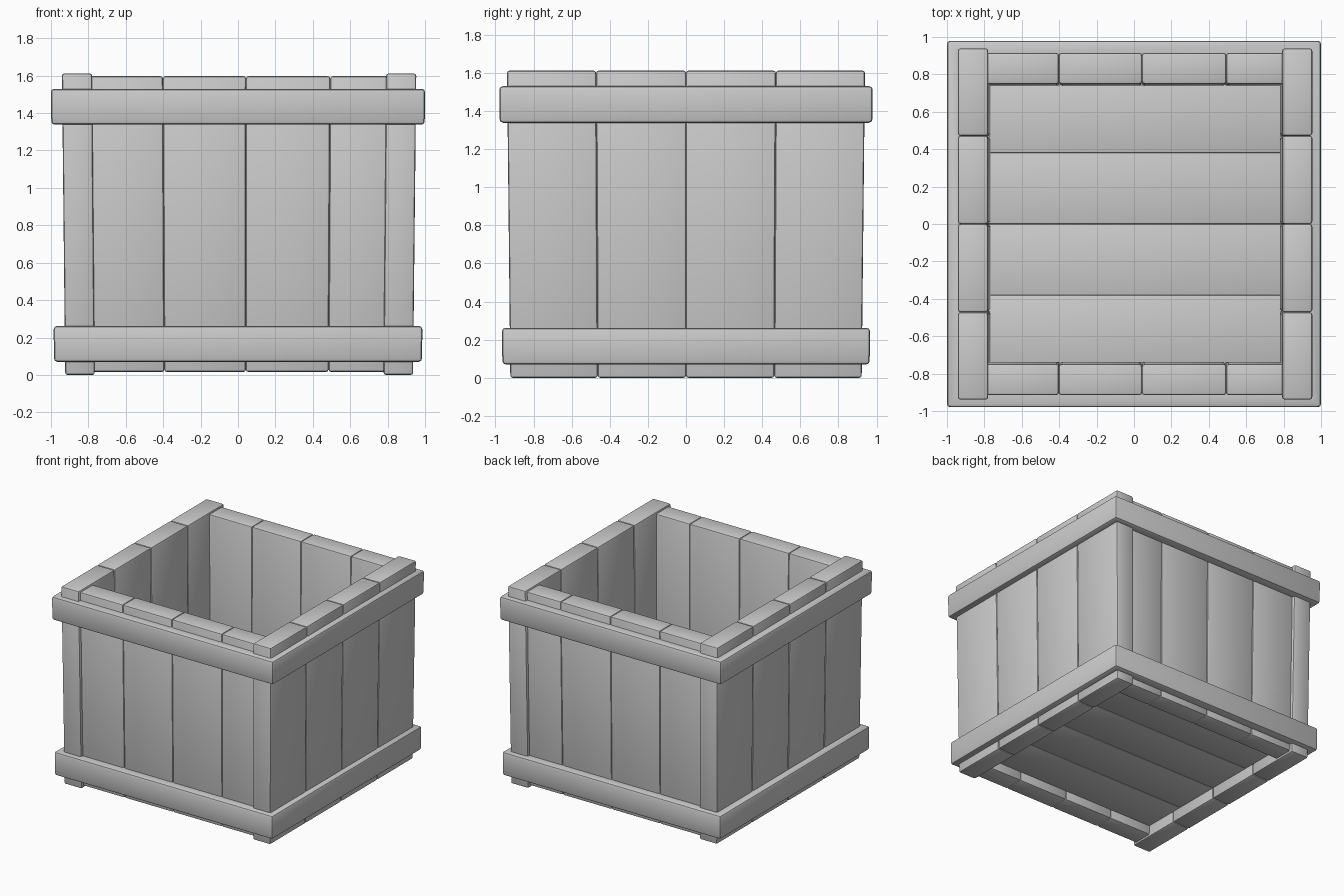
import bpy, bmesh

if "Cube" in bpy.data.objects:
    bpy.data.objects.remove(bpy.data.objects["Cube"])

FLARE = 0.0115   # the crate widens slightly towards the top


def box(name, lo, hi, bevel, shift_x=0.0):
    """Bevelled board between two corners, flared with height."""
    bm = bmesh.new()
    bmesh.ops.create_cube(bm, size=1)
    for v in bm.verts:
        v.co = [lo[i] + (v.co[i] + 0.5) * (hi[i] - lo[i]) for i in range(3)]
    finish(bm, name, bevel, shift_x)


def finish(bm, name, bevel, shift_x=0.0):
    bmesh.ops.bevel(bm, geom=bm.edges[:], offset=bevel, segments=2,
                    profile=0.5, affect='EDGES', clamp_overlap=True)
    for v in bm.verts:
        f = 1 + FLARE * v.co.z
        v.co.x = v.co.x * f + shift_x
        v.co.y *= f
    bmesh.ops.recalc_face_normals(bm, faces=bm.faces[:])
    me = bpy.data.meshes.new(name)
    bm.to_mesh(me)
    bm.free()
    ob = bpy.data.objects.new(name, me)
    bpy.context.collection.objects.link(ob)


def band(name, hx, hy, ix, iy, z0, z1):
    """Rectangular hoop around the crate."""
    bm = bmesh.new()
    signs = [(-1, -1), (1, -1), (1, 1), (-1, 1)]
    rings = [[bm.verts.new((sx * a, sy * b, z)) for sx, sy in signs]
             for a, b, z in ((hx, hy, z0), (hx, hy, z1), (ix, iy, z1), (ix, iy, z0))]
    for k in range(4):
        r, s = rings[k], rings[(k + 1) % 4]
        for i in range(4):
            j = (i + 1) % 4
            bm.faces.new((r[i], r[j], s[j], s[i]))
    # the mitre edges lie in flat faces, so bevel only the real corners
    bmesh.ops.recalc_face_normals(bm, faces=bm.faces[:])
    sharp = [e for e in bm.edges if e.calc_face_angle(0) > 0.5]
    bmesh.ops.bevel(bm, geom=sharp, offset=0.018, segments=2, profile=0.5,
                    affect='EDGES', clamp_overlap=True)
    for v in bm.verts:
        f = 1 + FLARE * v.co.z
        v.co.x *= f
        v.co.y *= f
    me = bpy.data.meshes.new(name)
    bm.to_mesh(me)
    bm.free()
    ob = bpy.data.objects.new(name, me)
    bpy.context.collection.objects.link(ob)


BEVEL = 0.013
SHIFT = 0.006

# left and right walls: four upright planks each
side_y = [-0.922, -0.463, 0.0, 0.463, 0.922]
for side, x0, x1 in (("left", -0.93, -0.772), ("right", 0.772, 0.93)):
    for i in range(4):
        box(f"{side}_wall_plank_{i + 1}", (x0, side_y[i], 0.0),
            (x1, side_y[i + 1], 1.612), BEVEL, SHIFT)

# front and back walls: four upright planks each, between the side walls
end_x = [-0.80, -0.40, 0.036, 0.478, 0.80]
for side, y0, y1 in (("front", -0.898, -0.735), ("back", 0.735, 0.898)):
    for i in range(4):
        box(f"{side}_wall_plank_{i + 1}", (end_x[i], y0, 0.016),
            (end_x[i + 1], y1, 1.597), BEVEL, SHIFT)

# floor planks running left to right
floor_y = [-0.76, -0.38, 0.0, 0.38, 0.76]
for i in range(4):
    box(f"floor_plank_{i + 1}", (-0.79, floor_y[i], 0.09),
        (0.79, floor_y[i + 1], 0.2), 0.006, SHIFT)

# hoops around the bottom and the top
band("lower_band", 0.983, 0.963, 0.90, 0.87, 0.07, 0.262)
band("upper_band", 0.983, 0.963, 0.90, 0.87, 1.338, 1.53)

# smooth bevels, sharp corners
for ob in bpy.context.collection.objects:
    ob.select_set(True)
    bpy.context.view_layer.objects.active = ob
bpy.ops.object.shade_smooth_by_angle(angle=0.6)
